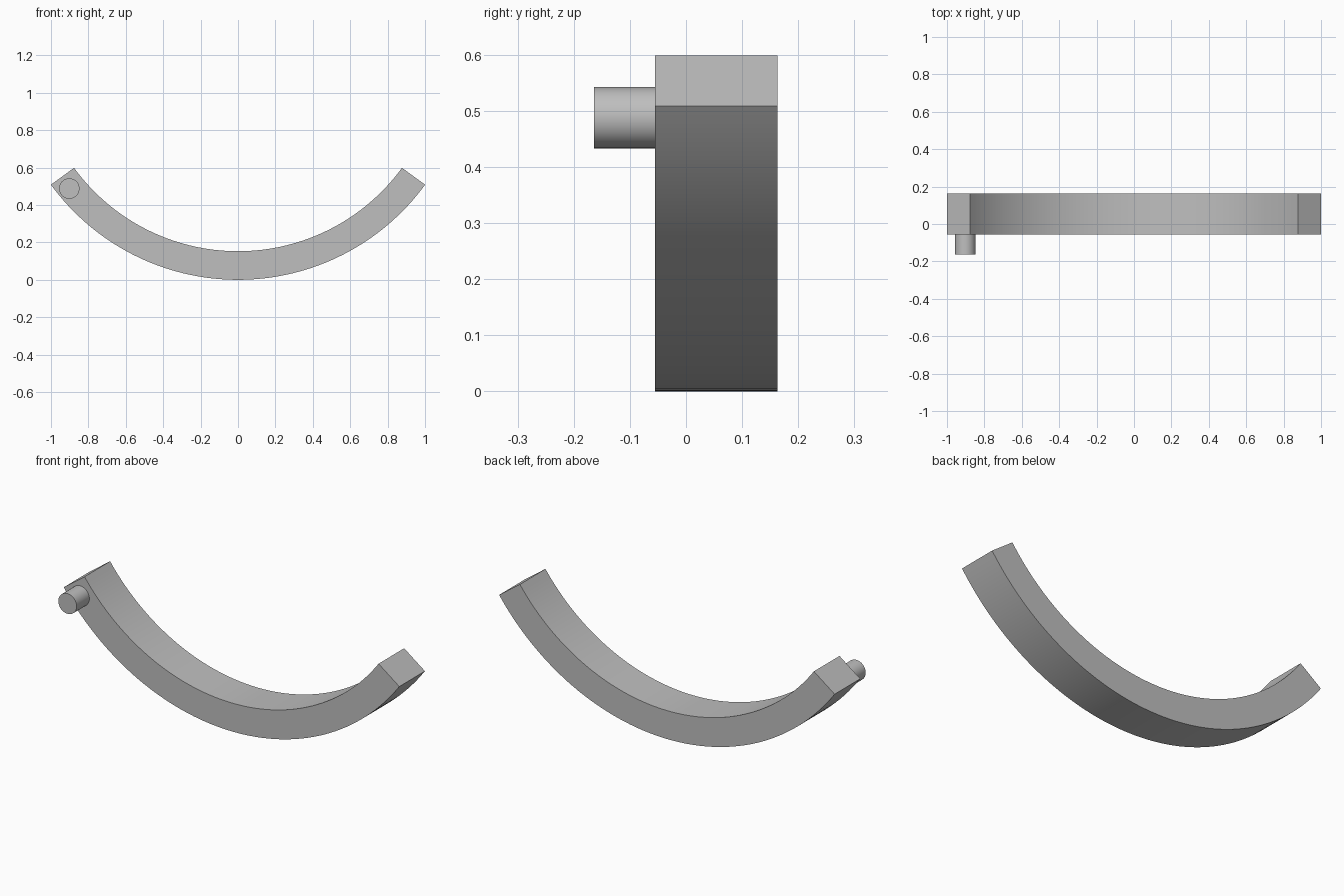
import bpy
import bmesh
from math import sin, cos, radians, pi

cube = bpy.data.objects.get("Cube")
if cube:
    bpy.data.objects.remove(cube, do_unlink=True)

grey = bpy.data.materials.new("light grey")
grey.use_nodes = True
colour = (0.52, 0.52, 0.52, 1)
grey.diffuse_color = colour
grey.node_tree.nodes["Principled BSDF"].inputs["Base Color"].default_value = colour


def extrude_profile(name, points, front, back):
    """Make a solid from an outline in the x-z plane, running from front to back."""
    bm = bmesh.new()
    face = bm.faces.new([bm.verts.new((x, front, z)) for x, z in points])
    grown = bmesh.ops.extrude_face_region(bm, geom=[face])["geom"]
    verts = [v for v in grown if isinstance(v, bmesh.types.BMVert)]
    bmesh.ops.translate(bm, verts=verts, vec=(0, back - front, 0))
    bmesh.ops.recalc_face_normals(bm, faces=bm.faces)
    mesh = bpy.data.meshes.new(name)
    bm.to_mesh(mesh)
    bm.free()
    mesh.materials.append(grey)
    obj = bpy.data.objects.new(name, mesh)
    bpy.context.collection.objects.link(obj)
    bpy.ops.object.select_all(action="DESELECT")
    obj.select_set(True)
    bpy.context.view_layer.objects.active = obj
    bpy.ops.object.shade_smooth_by_angle(angle=radians(30))
    return obj


def arc(radius, centre_x, centre_z, start, end, steps):
    """Points on a circle, with angles measured from straight down."""
    angles = [start + (end - start) * i / steps for i in range(steps + 1)]
    return [(centre_x + radius * sin(a), centre_z - radius * cos(a)) for a in angles]


# Curved bar: outer arc one way, inner arc back
outer, inner, half = 1.238, 1.085, radians(53.9)
outline = arc(outer, 0, outer, -half, half, 64) + arc(inner, 0, outer, half, -half, 64)
extrude_profile("curved_bar", outline, -0.055, 0.163)

# Round pin on the front of the right end
extrude_profile("end_pin", arc(0.0545, -0.902, 0.488, 0, 2 * pi, 48)[:-1], -0.164, -0.055)
